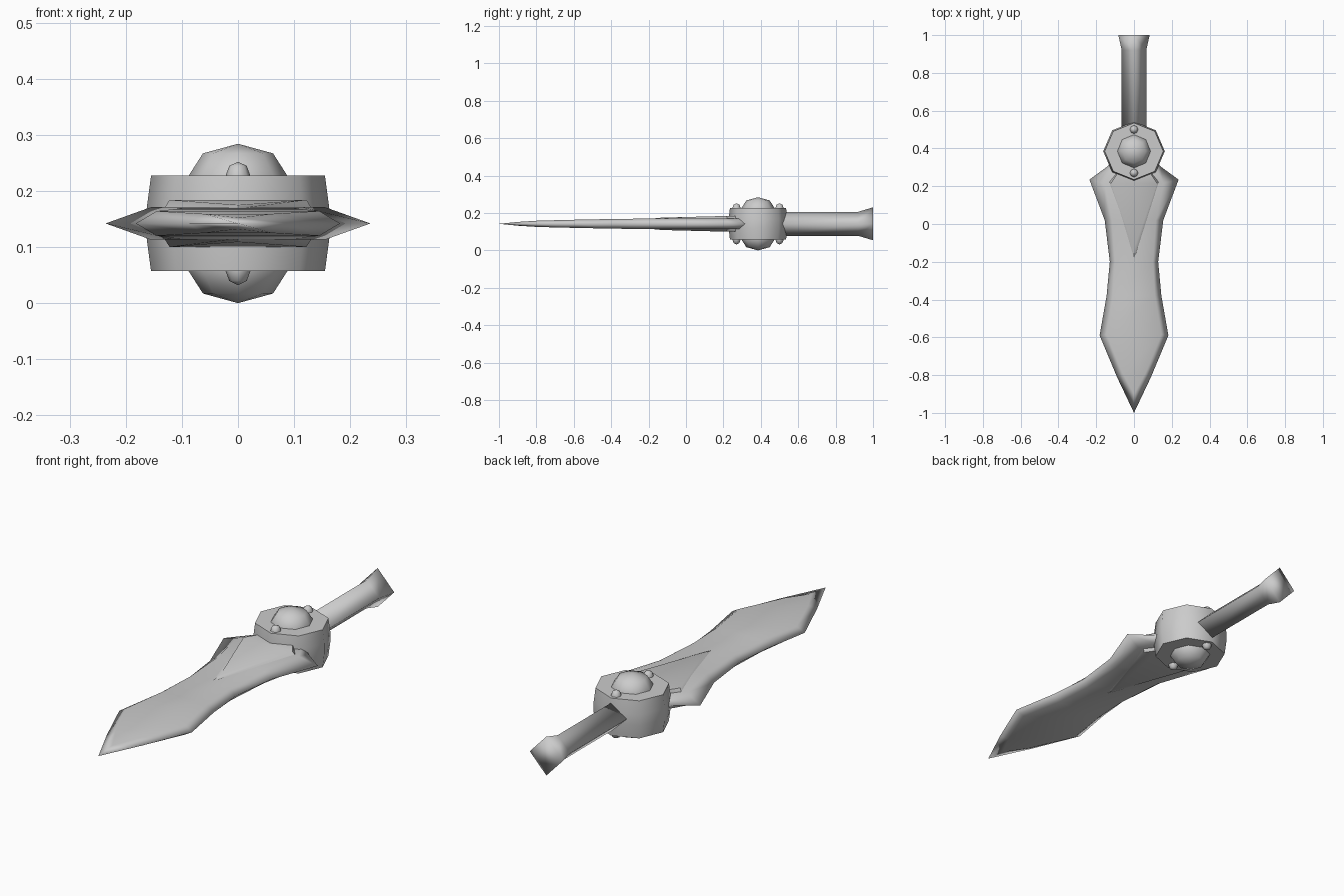
import bpy, bmesh, math

if "Cube" in bpy.data.objects:
    bpy.data.objects.remove(bpy.data.objects["Cube"])

ZC = 0.142      # height of the dagger's mid plane
HUB_Y = 0.385   # centre of the guard along the length


def loft(name, rings, angle=None):
    """Skin equal-length rings of points (z relative to the mid plane) and cap the ends."""
    bm = bmesh.new()
    rows = [[bm.verts.new((x, y, z + ZC)) for x, y, z in r] for r in rings]
    n = len(rows[0])
    for a, b in zip(rows, rows[1:]):
        for i in range(n):
            j = (i + 1) % n
            bm.faces.new((a[i], a[j], b[j], b[i]))
    bm.faces.new(rows[0][::-1])
    bm.faces.new(rows[-1])
    bmesh.ops.remove_doubles(bm, verts=bm.verts, dist=1e-5)
    bmesh.ops.recalc_face_normals(bm, faces=bm.faces)
    me = bpy.data.meshes.new(name)
    bm.to_mesh(me)
    bm.free()
    ob = bpy.data.objects.new(name, me)
    bpy.context.collection.objects.link(ob)
    bpy.ops.object.select_all(action='DESELECT')
    ob.select_set(True)
    bpy.context.view_layer.objects.active = ob
    if angle is None:
        bpy.ops.object.shade_smooth()
    else:
        bpy.ops.object.shade_smooth_by_angle(angle=math.radians(angle))
    return ob


def ring_z(rx, ry, cy, z, n=8):
    """Horizontal polygon ring."""
    return [(rx * math.cos(2 * math.pi * i / n), cy + ry * math.sin(2 * math.pi * i / n), z)
            for i in range(n)]


# blade: bevelled cross sections (outer y, outer x, inner y, inner x, half thickness)
stations = [
    (-1.00, 0.000, -0.90, 0.000, 0.010),
    (-0.81, 0.090, -0.79, 0.060, 0.017),
    (-0.59, 0.182, -0.585, 0.145, 0.022),
    (-0.38, 0.145, -0.38, 0.110, 0.026),
    (-0.20, 0.128, -0.20, 0.100, 0.028),
    (0.02, 0.155, 0.02, 0.115, 0.029),
    (0.235, 0.236, 0.215, 0.155, 0.029),
    (0.305, 0.140, 0.29, 0.115, 0.027),
    (0.36, 0.100, 0.36, 0.080, 0.025),
]
loft("blade", [[(-xo, yo, 0), (-xi, yi, h), (xi, yi, h),
                (xo, yo, 0), (xi, yi, -h), (-xi, yi, -h)]
               for yo, xo, yi, xi, h in stations])


# raised wedge on both faces of the blade
def wedge(tip, corner, z_tip, z):
    x, y = corner
    return [(0, tip, z_tip), (x, y, z), (x * 0.7, 0.27, z), (x * 0.5, 0.36, z),
            (-x * 0.5, 0.36, z), (-x * 0.7, 0.27, z), (-x, y, z)]


loft("blade_wedge", [wedge(-0.13, (0.122, 0.215), -0.033, -0.042),
                     wedge(-0.19, (0.132, 0.222), -0.027, -0.026),
                     wedge(-0.19, (0.132, 0.222), 0.027, 0.026),
                     wedge(-0.13, (0.122, 0.215), 0.033, 0.042)], 40)

# eight-sided guard hub
loft("guard_hub", [ring_z(0.155, 0.150, HUB_Y, -0.085),
                   ring_z(0.163, 0.157, HUB_Y, -0.025),
                   ring_z(0.163, 0.157, HUB_Y, 0.025),
                   ring_z(0.155, 0.150, HUB_Y, 0.085)], 60)


# domes and studs on both faces of the hub
def dome(name, y, r, height, side):
    profile = [(1.0, -0.15), (1.0, 0.0), (0.71, 0.70), (0.0, 1.0)]
    loft(name, [ring_z(r * k, r * k, y, side * (0.085 + h * height)) for k, h in profile])


for side, label in ((1, "top"), (-1, "bottom")):
    dome("hub_dome_" + label, HUB_Y, 0.088, 0.057, side)
    for dy, place in ((-0.115, "front"), (0.115, "back")):
        dome("stud_" + label + "_" + place, HUB_Y + dy, 0.022, 0.025, side)

# four-sided grip with flared pommel
loft("grip", [[(rx, y, 0), (0, y, rz), (-rx, y, 0), (0, y, -rz)]
              for y, rx, rz in ((0.50, 0.065, 0.064), (0.92, 0.065, 0.064), (1.0, 0.083, 0.088))])
